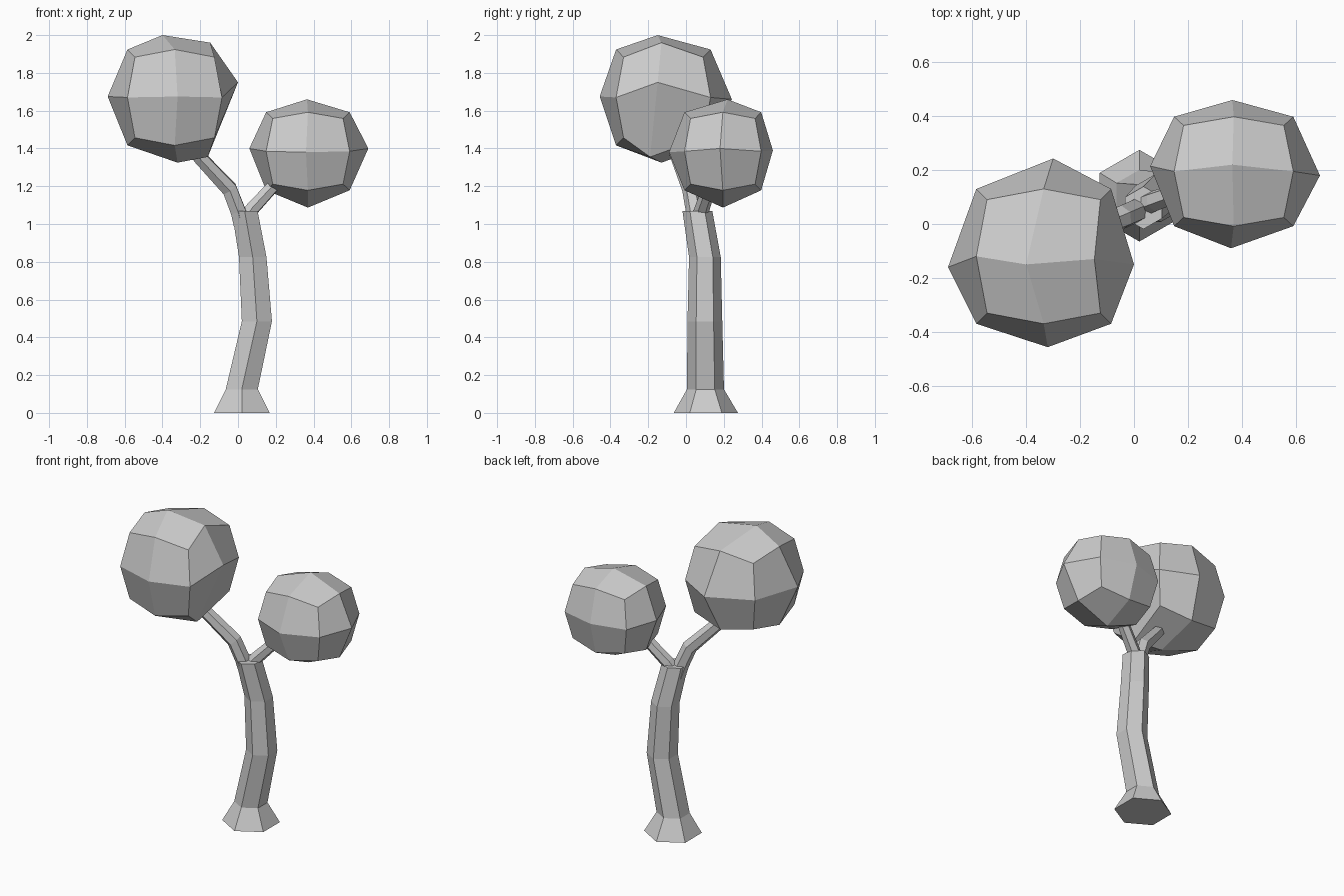
import bpy
import bmesh
from itertools import product
from math import pi, sin, cos
from mathutils import Vector

if "Cube" in bpy.data.objects:
    bpy.data.objects.remove(bpy.data.objects["Cube"])

grey = bpy.data.materials.new("light_grey")
grey.use_nodes = True
grey.diffuse_color = (0.6, 0.6, 0.6, 1)
grey.node_tree.nodes["Principled BSDF"].inputs["Base Color"].default_value = grey.diffuse_color


def finish(name, bm):
    """Turn a bmesh into a flat shaded object."""
    bmesh.ops.recalc_face_normals(bm, faces=bm.faces)
    mesh = bpy.data.meshes.new(name)
    bm.to_mesh(mesh)
    bm.free()
    mesh.materials.append(grey)
    obj = bpy.data.objects.new(name, mesh)
    bpy.context.collection.objects.link(obj)
    return obj


def tube(name, path, sides, upright=False):
    """Loft polygon rings (x, y, z, radius) along a path and cap both ends."""
    bm = bmesh.new()
    centres = [Vector(p[:3]) for p in path]
    rings = []
    for n, centre in enumerate(centres):
        before = centres[max(n - 1, 0)]
        after = centres[min(n + 1, len(path) - 1)]
        tangent = Vector((0, 0, 1)) if upright else (after - before).normalized()
        turn = Vector((0, 0, 1)).rotation_difference(tangent)
        ring = []
        for i in range(sides):
            a = pi / 2 + 2 * pi * i / sides
            ring.append(bm.verts.new(centre + turn @ Vector((cos(a), sin(a), 0)) * path[n][3]))
        rings.append(ring)
    for low, high in zip(rings, rings[1:]):
        for i in range(sides):
            j = (i + 1) % sides
            bm.faces.new((low[i], low[j], high[j], high[i]))
    bm.faces.new(rings[0])
    bm.faces.new(rings[-1])
    return finish(name, bm)


def foliage(name, centre, size, moved):
    """Rounded cube of four quads per side; some points are moved by hand."""
    bm = bmesh.new()
    reach = {1: 1.0, 2: 0.725, 3: 0.61}
    points = {}
    for d in product((-1, 0, 1), repeat=3):
        if any(d):
            k = reach[sum(map(abs, d))]
            spot = [c + s * k * v for c, s, v in zip(centre, size, d)]
            points[d] = bm.verts.new(moved.get(d, spot))
    corners = ((0, 0), (1, 0), (1, 1), (0, 1))
    for axis, side in product(range(3), (-1, 1)):
        for u, v in product((-1, 0), repeat=2):
            quad = []
            for a, b in corners:
                key = [u + a, v + b]
                key.insert(axis, side)
                quad.append(points[tuple(key)])
            bm.faces.new(quad)
    return finish(name, bm)


left, right = (-1, 0, 0), (1, 0, 0)
front, back = (0, -1, 0), (0, 1, 0)
bottom, top = (0, 0, -1), (0, 0, 1)

# Trunk with flared foot
tube("trunk", [(0.02, 0.105, 0, 0.17), (0.02, 0.103, 0.125, 0.098),
               (0.1, 0.1, 0.485, 0.092), (0.078, 0.1, 0.825, 0.084),
               (0.035, 0.06, 1.07, 0.079)], 6, upright=True)

# Branches
tube("right_branch", [(0.02, 0.06, 1.0, 0.05), (0.0, 0.045, 1.07, 0.046),
                      (-0.045, 0.025, 1.185, 0.046), (-0.2, -0.04, 1.35, 0.04),
                      (-0.26, -0.07, 1.42, 0.035)], 6)
tube("left_branch", [(0.04, 0.07, 1.03, 0.042), (0.075, 0.085, 1.08, 0.04),
                     (0.2, 0.13, 1.215, 0.035), (0.27, 0.16, 1.29, 0.035)], 6)

# Leaf crowns
foliage("right_crown", (-0.335, -0.12, 1.67), (0.345, 0.345, 0.35), {
    left: (-0.69, -0.16, 1.675), right: (0, -0.15, 1.75),
    front: (-0.32, -0.457, 1.675), back: (-0.3, 0.243, 1.66),
    bottom: (-0.32, -0.13, 1.325), top: (-0.4, -0.15, 2),
    (1, 0, 1): (-0.147, -0.13, 1.96), (1, 0, -1): (-0.16, -0.19, 1.355)})
foliage("left_crown", (0.37, 0.195, 1.385), (0.305, 0.28, 0.285), {
    left: (0.06, 0.215, 1.4), right: (0.69, 0.18, 1.4),
    front: (0.36, -0.09, 1.38), back: (0.365, 0.46, 1.39),
    bottom: (0.37, 0.196, 1.087), top: (0.365, 0.22, 1.66)})
